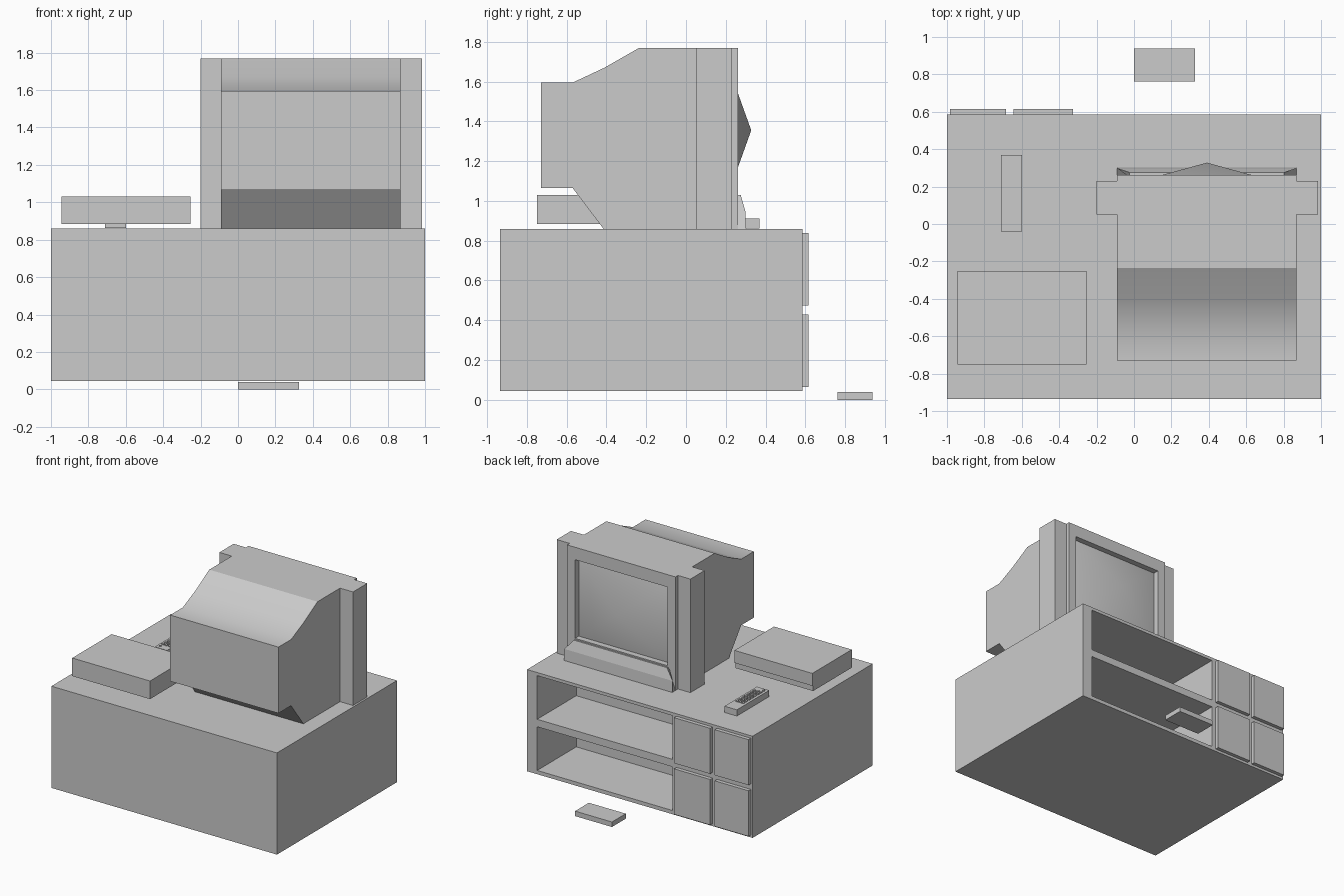
import bpy, bmesh
from math import radians

if "Cube" in bpy.data.objects:
    bpy.data.objects.remove(bpy.data.objects["Cube"])


def mesh_object(name, bm):
    bmesh.ops.recalc_face_normals(bm, faces=bm.faces)
    me = bpy.data.meshes.new(name)
    bm.to_mesh(me)
    bm.free()
    ob = bpy.data.objects.new(name, me)
    bpy.context.collection.objects.link(ob)
    return ob


def box(name, x, y, z):
    bm = bmesh.new()
    bmesh.ops.create_cube(bm, size=1)
    for v in bm.verts:
        v.co = [lo + (c + 0.5) * (hi - lo) for c, (lo, hi) in zip(v.co, (x, y, z))]
    return mesh_object(name, bm)


def prism(name, profile, x0, x1):
    """Extrude a (y, z) profile along x."""
    bm = bmesh.new()
    face = bm.faces.new([bm.verts.new((x0, y, z)) for y, z in profile])
    ext = bmesh.ops.extrude_face_region(bm, geom=[face])
    moved = [g for g in ext["geom"] if isinstance(g, bmesh.types.BMVert)]
    bmesh.ops.translate(bm, verts=moved, vec=(x1 - x0, 0, 0))
    return mesh_object(name, bm)


def activate(ob):
    bpy.ops.object.select_all(action='DESELECT')
    bpy.context.view_layer.objects.active = ob
    ob.select_set(True)


def cut(ob, x, y, z):
    cutter = box("cutter", x, y, z)
    cutter.hide_render = True
    mod = ob.modifiers.new("cut", 'BOOLEAN')
    mod.operation, mod.solver, mod.object = 'DIFFERENCE', 'EXACT', cutter
    activate(ob)
    bpy.ops.object.modifier_apply(modifier=mod.name)
    bpy.data.objects.remove(cutter)


# Cabinet with two open shelves and four door panels
rows = [(0.065, 0.43), (0.475, 0.84)]
cabinet = box("cabinet", (-1, 1), (-0.935, 0.585), (0.045, 0.86))
for i, (z0, z1) in enumerate(rows):
    cut(cabinet, (-0.29, 0.91), (0.09, 0.7), (z0 + 0.01, z1 - 0.005))
    for j, x in enumerate([(-0.985, -0.685), (-0.645, -0.325)]):
        box(f"door_{i}_{j}", x, (0.58, 0.615), (z0, z1))

# Television body with a recessed screen opening
CX, CZ, HW, HH = 0.39, 1.355, 0.41, 0.315
body = prism("television_body", [
    (0.262, 0.86), (0.262, 1.77), (-0.235, 1.77), (-0.41, 1.67), (-0.57, 1.595),
    (-0.73, 1.595), (-0.73, 1.065), (-0.57, 1.065), (-0.415, 0.86)], -0.09, 0.87)
cut(body, (CX - HW, CX + HW), (0.2, 0.4), (CZ - HH, CZ + HH))
activate(body)
bpy.ops.object.shade_smooth_by_angle(angle=radians(28))

# Side speakers
for side, x in (("left", (-0.2, -0.09)), ("right", (0.87, 0.985))):
    box(f"{side}_speaker", x, (0.05, 0.23), (0.86, 1.77))

# Bulging screen: shallow smooth pyramid
bm = bmesh.new()
ring = [bm.verts.new((CX + sx * HW, 0.215, CZ + sz * HH))
        for sx, sz in ((-1, -1), (1, -1), (1, 1), (-1, 1))]
tip = bm.verts.new((CX, 0.328, CZ))
for i in range(4):
    bm.faces.new((ring[i], ring[(i + 1) % 4], tip))
bm.faces.new(ring)
screen = mesh_object("screen", bm)
activate(screen)
bpy.ops.object.shade_smooth_by_angle(angle=radians(45))

# Flared sill under the screen, tapering towards its top
sill = prism("screen_sill", [(0.25, 0.86), (0.303, 0.86), (0.298, 0.95),
                             (0.275, 1.03), (0.25, 1.03)], -0.09, 0.87)
for v in sill.data.vertices:
    if v.co.z > 1.0:
        v.co.x = CX + (v.co.x - CX) * 0.86

# Video player with a slightly recessed lower front
prism("video_player", [(-0.75, 0.885), (-0.26, 0.885), (-0.26, 0.925),
                       (-0.25, 0.93), (-0.25, 1.03), (-0.75, 1.03)], -0.945, -0.255)

# Remote control with rows of buttons
box("remote_control", (-0.71, -0.6), (-0.04, 0.37), (0.862, 0.912))
for r in range(7):
    for c in range(3):
        x, y = -0.682 + c * 0.027, 0.03 + r * 0.036
        box(f"remote_button_{r}_{c}", (x - 0.008, x + 0.008), (y - 0.011, y + 0.011), (0.905, 0.919))
bm = bmesh.new()
bmesh.ops.create_cone(bm, cap_ends=True, segments=12, radius1=0.009, radius2=0.009, depth=0.014)
bmesh.ops.translate(bm, verts=bm.verts, vec=(-0.682, -0.01, 0.912))
mesh_object("power_button", bm)

# Cassette lying on the floor
box("cassette", (0, 0.327), (0.763, 0.938), (0, 0.04))
